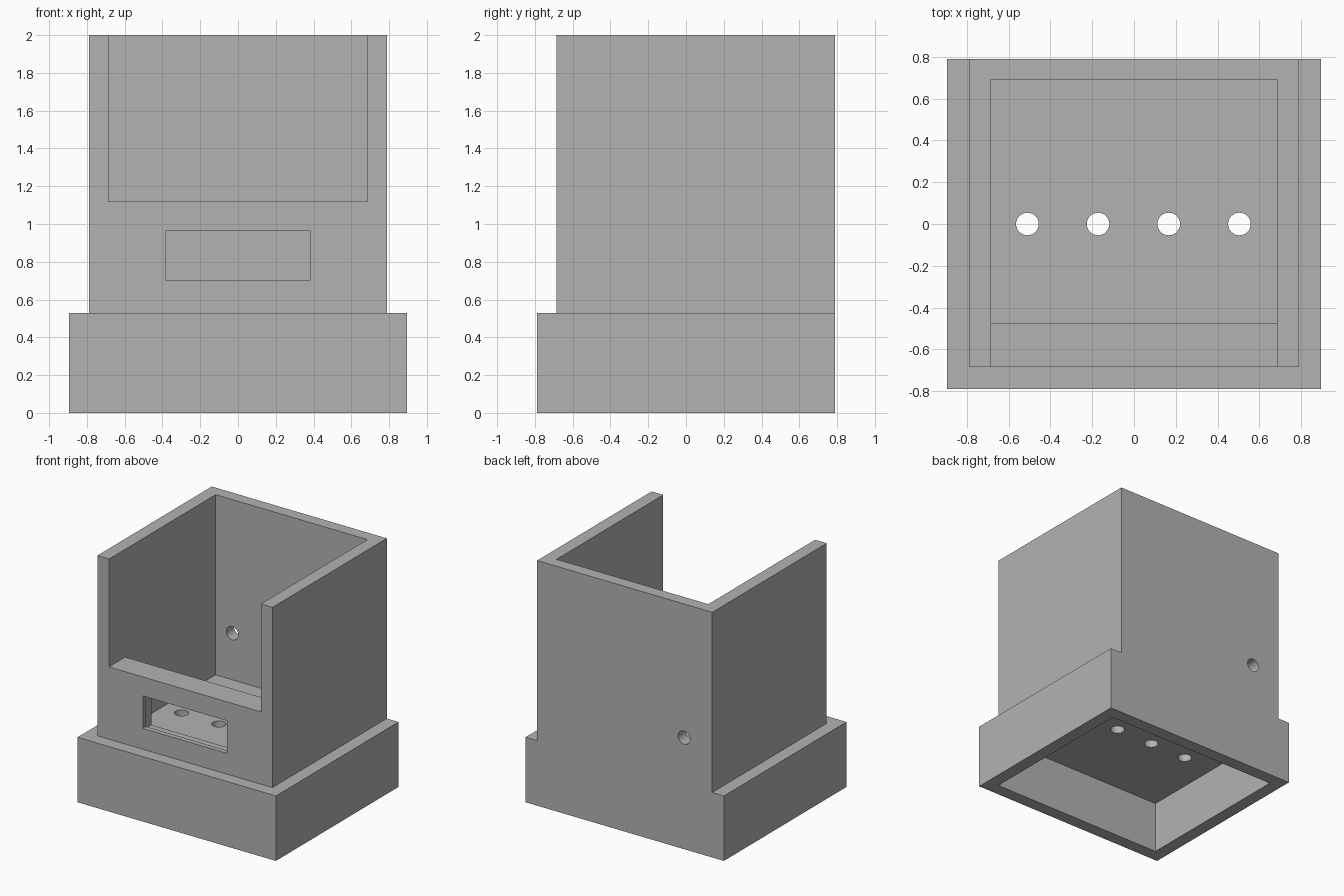
import bpy
import math
from mathutils import Vector

if "Cube" in bpy.data.objects:
    bpy.data.objects.remove(bpy.data.objects["Cube"], do_unlink=True)

# Single plain grey
grey = bpy.data.materials.new("light_grey")
grey.use_nodes = True
colour = (0.45, 0.45, 0.45, 1.0)
grey.diffuse_color = colour
grey.node_tree.nodes["Principled BSDF"].inputs["Base Color"].default_value = colour


def box(name, x, y, z):
    """Box from three (low, high) ranges."""
    lo, hi = Vector((x[0], y[0], z[0])), Vector((x[1], y[1], z[1]))
    bpy.ops.mesh.primitive_cube_add(size=1, location=(lo + hi) / 2)
    obj = bpy.context.object
    obj.name = name
    obj.scale = hi - lo
    bpy.ops.object.transform_apply(location=True, rotation=True, scale=True)
    obj.data.materials.append(grey)
    return obj


def drill(name, location, depth, rotation=(0, 0, 0)):
    """Round cutter for a hole."""
    bpy.ops.mesh.primitive_cylinder_add(vertices=32, radius=HOLE, depth=depth,
                                        location=location, rotation=rotation)
    obj = bpy.context.object
    obj.name = name
    bpy.ops.object.transform_apply(location=True, rotation=True, scale=True)
    obj.data.materials.append(grey)
    return obj


def cut(target, cutter):
    """Subtract the cutter and discard it."""
    cutter.hide_render = True
    mod = target.modifiers.new("cut", "BOOLEAN")
    mod.operation = "DIFFERENCE"
    mod.solver = "EXACT"
    mod.object = cutter
    bpy.context.view_layer.objects.active = target
    bpy.ops.object.modifier_apply(modifier=mod.name)
    bpy.data.objects.remove(cutter, do_unlink=True)


HOLE = 0.054
BASE_X, TOWER_X, ROOM_X = 0.895, 0.79, 0.685
BACK, FRONT, TOWER_FRONT = 0.79, -0.79, -0.685
STEP, TOP, FAR = 0.53, 2.0, 2.5

# Outer block, stepped in above the base on the front and both sides
body = box("housing", (-BASE_X, BASE_X), (FRONT, BACK), (0, TOP))
cut(body, box("left_step", (TOWER_X, FAR), (-FAR, FAR), (STEP, FAR)))
cut(body, box("right_step", (-FAR, -TOWER_X), (-FAR, FAR), (STEP, FAR)))
cut(body, box("front_step", (-FAR, FAR), (-FAR, TOWER_FRONT), (STEP, FAR)))

# Hollow underside
cut(body, box("base_hollow", (-TOWER_X, TOWER_X), (-0.685, 0.685), (-1, 0.425)))

# Upper compartment and its open front
cut(body, box("compartment", (-ROOM_X, ROOM_X), (-0.475, 0.69), (STEP, FAR)))
cut(body, box("front_opening", (-ROOM_X, ROOM_X), (-FAR, 0), (1.12, FAR)))

# Front slot with a wider pocket behind a thin bezel
cut(body, box("slot", (-0.38, 0.38), (-1, -0.3), (0.7, 0.965)))
cut(body, box("slot_pocket", (-0.45, 0.45), (-0.645, -0.3), (0.63, 1.03)))

# Row of floor holes and the cable hole in the back wall
for i in range(4):
    cut(body, drill("floor_hole", (-0.51 + i * 0.338, 0, 0.48), 0.5))
cut(body, drill("back_hole", (-0.535, 0.75, 0.91), 0.4, (math.pi / 2, 0, 0)))

# Smooth hole walls, sharp edges elsewhere
bpy.ops.object.select_all(action="DESELECT")
body.select_set(True)
bpy.context.view_layer.objects.active = body
bpy.ops.object.shade_smooth_by_angle(angle=math.radians(30))
